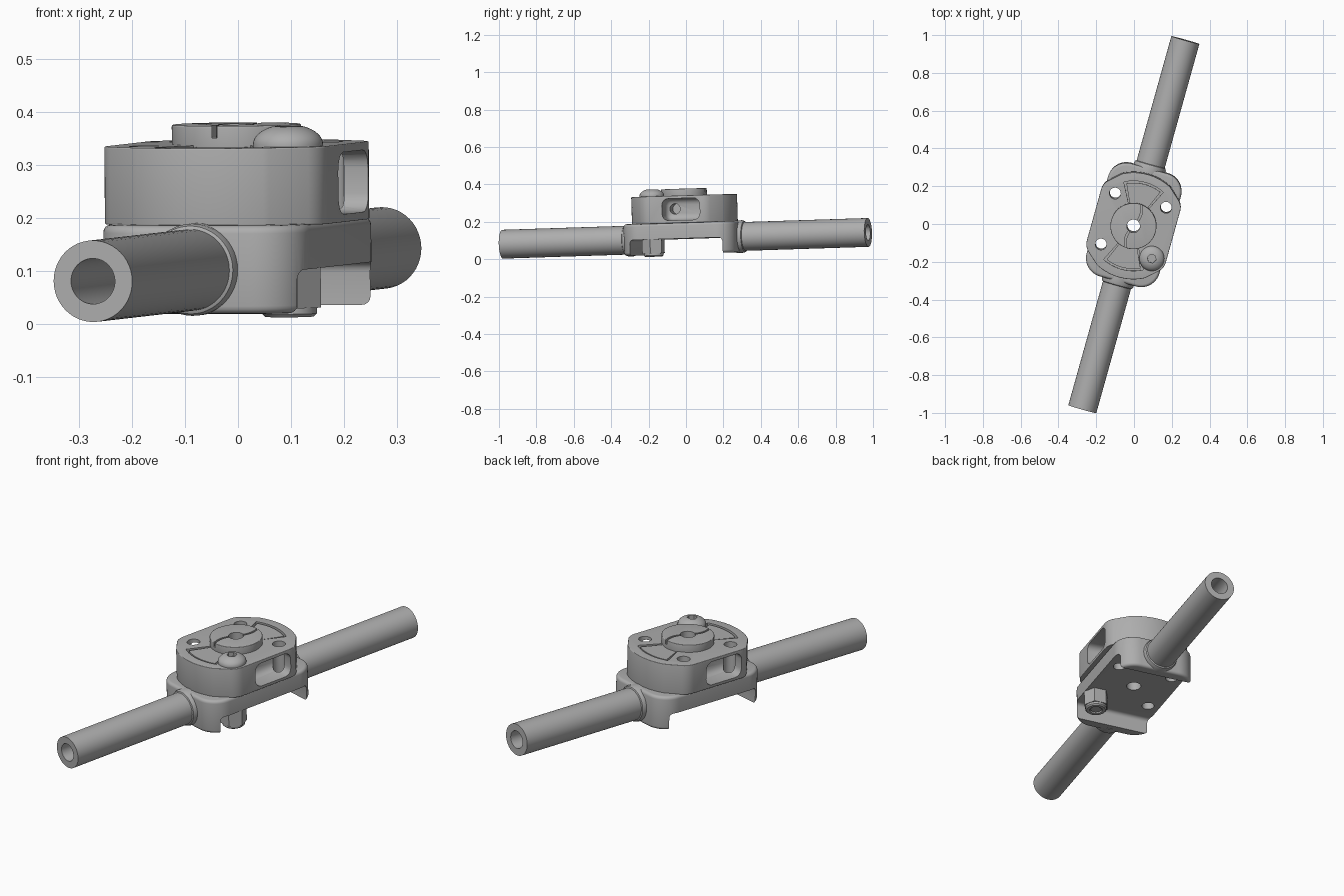
import bpy, bmesh, math
from math import sin, cos, pi, radians
from mathutils import Matrix, Vector
from mathutils.geometry import convex_hull_2d

if "Cube" in bpy.data.objects:
    bpy.data.objects.remove(bpy.data.objects["Cube"], do_unlink=True)

metal = bpy.data.materials.new("grey metal")
metal.use_nodes = True
GREY = (0.42, 0.42, 0.42, 1)
metal.diffuse_color = GREY
metal.node_tree.nodes["Principled BSDF"].inputs["Base Color"].default_value = GREY
parts = []


def add(name, bm, part=True):
    bmesh.ops.recalc_face_normals(bm, faces=bm.faces[:])
    me = bpy.data.meshes.new(name)
    bm.to_mesh(me)
    bm.free()
    me.materials.append(metal)
    ob = bpy.data.objects.new(name, me)
    bpy.context.scene.collection.objects.link(ob)
    if part:
        parts.append(ob)
    else:
        ob.hide_render = True
    return ob


def prism(name, pts, z0, z1, part=True):
    bm = bmesh.new()
    face = bm.faces.new([bm.verts.new((x, y, z0)) for x, y in pts])
    top = bmesh.ops.extrude_face_region(bm, geom=[face])["geom"]
    for v in top:
        if isinstance(v, bmesh.types.BMVert):
            v.co.z = z1
    return add(name, bm, part)


def arc(cx, cy, r, a0, a1, n):
    return [(cx + r * cos(radians(a0 + (a1 - a0) * i / n)),
             cy + r * sin(radians(a0 + (a1 - a0) * i / n))) for i in range(n + 1)]


def circle(cx, cy, r, n=32):
    return arc(cx, cy, r, 0, 360 - 360 / n, n - 1)


def hull(pts):
    return [pts[i] for i in convex_hull_2d(pts)]


def sector(r0, r1, a0, a1):
    return arc(0, 0, r1, a0, a1, 20) + arc(0, 0, r0, a1, a0, 20)


def lathe(name, profile, matrix=Matrix(), n=48):
    """Spin (radius, height) points about z."""
    bm = bmesh.new()
    vs = [bm.verts.new((r, 0, z)) for r, z in profile]
    for a, b in zip(vs, vs[1:]):
        bm.edges.new((a, b))
    bmesh.ops.spin(bm, geom=bm.verts[:] + bm.edges[:], cent=(0, 0, 0), axis=(0, 0, 1),
                   angle=2 * pi, steps=n)
    bmesh.ops.remove_doubles(bm, verts=bm.verts[:], dist=1e-5)
    bm.transform(matrix)
    return add(name, bm)


def apply_mod(ob, kind, **settings):
    mod = ob.modifiers.new(kind, kind)
    for key, value in settings.items():
        setattr(mod, key, value)
    bpy.context.view_layer.objects.active = ob
    bpy.ops.object.modifier_apply(modifier=mod.name)


def round_edges(ob, width):
    apply_mod(ob, "BEVEL", width=width, segments=4, limit_method="ANGLE", angle_limit=radians(50))


def cut(ob, cutter):
    apply_mod(ob, "BOOLEAN", operation="DIFFERENCE", solver="EXACT", object=cutter)
    bpy.data.objects.remove(cutter, do_unlink=True)


def box(x0, x1, y0, y1):
    return [(x0, y0), (x1, y0), (x1, y1), (x0, y1)]


SIGNS = [(1, 1), (-1, 1), (-1, -1), (1, -1)]
HOLES = [(0.14 * sx, 0.14 * sy) for sx, sy in SIGNS]

# Base plate with a downward lip at both ends
base = prism("base_plate", hull([p for sx, sy in SIGNS
             for p in circle(0.1 * sx, 0.21 * sy, 0.1, 48)]), 0.028, 0.195)
round_edges(base, 0.015)
under = prism("cutter", box(-0.4, 0.4, -0.257, 0.257), -0.2, 0.11, False)
round_edges(under, 0.02)
cut(base, under)

# Upper housing: lobes around the bolt holes joined by bowed ends
outline = [p for x, y in HOLES for p in circle(x, y, 0.077, 48)]
for a in (62, 242):
    outline += arc(0, 0, 0.283, a, a + 56, 24)
housing = prism("upper_housing", hull(outline), 0.193, 0.34)
round_edges(housing, 0.003)

# Side pockets, their cross holes, and recesses for the swept arms
for s in (1, -1):
    xs, ys = sorted((0.115 * s, 0.4 * s)), sorted((-0.065 * s, 0.145 * s))
    pocket = prism("cutter", box(*xs, *ys), 0.208, 0.325, False)
    round_edges(pocket, 0.035)
    cut(housing, pocket)
    bm = bmesh.new()
    bmesh.ops.create_cone(bm, cap_ends=True, segments=24, radius1=0.028, radius2=0.028, depth=0.1,
                          matrix=Matrix.Translation((0.11 * s, -0.02 * s, 0.27))
                          @ Matrix.Rotation(pi / 2, 4, "Y"))
    cut(housing, add("cutter", bm, False))
    turn = 0 if s > 0 else 180
    cut(housing, prism("cutter", sector(0.09, 0.238, 64 + turn, 118 + turn), 0.322, 0.4, False))
    prism("swept_arm_" + ("back" if s > 0 else "front"),
          sector(0.1, 0.228, 67 + turn, 115 + turn), 0.315, 0.337)

# Central disc with a curved slot
disc = prism("centre_disc", circle(0, 0, 0.122, 64), 0.33, 0.377)
round_edges(disc, 0.003)
path = [(0.022 * sin(pi * t / 10), 0.014 * t) for t in range(-10, 11)]
slot = [(x - 0.005, y) for x, y in path] + [(x + 0.005, y) for x, y in reversed(path)]
cut(disc, prism("cutter", slot, 0.355, 0.5, False))

# Holes through the stack
for ob in (base, housing, disc):
    cut(ob, prism("cutter", circle(0, 0, 0.035), -0.1, 0.6, False))
for x, y in HOLES:
    for ob in (base, housing):
        cut(ob, prism("cutter", circle(x, y, 0.03), -0.1, 0.6, False))

# Tubes and the collars that hold them
for s, word in ((1, "back"), (-1, "front")):
    place = Matrix.Translation((0, 0, 0.112)) @ Matrix.Rotation(-s * pi / 2, 4, "X")
    lathe("tube_" + word, [(0, 0.29), (0.077, 0.29), (0.077, 1.015),
                           (0.043, 1.015), (0.043, 0.4), (0, 0.4)], place)
    lathe("collar_" + word, [(0, 0.285), (0.087, 0.285), (0.087, 0.318),
                             (0.083, 0.33), (0.075, 0.334), (0, 0.334)], place)

# Round-headed bolt with a hex socket, and its nut below
bx, by = HOLES[3]
spot = Matrix.Translation((bx, by, 0))
dome = [(0.066 * cos(radians(a)), 0.344 + 0.037 * sin(radians(a))) for a in range(0, 70, 8)]
head = lathe("bolt_head", [(0, 0.338), (0.066, 0.338)] + dome + [(0, 0.378)], spot)
cut(head, prism("cutter", circle(bx, by, 0.024, 6), 0.358, 0.5, False))
lathe("bolt_shank", [(0, 0.022), (0.026, 0.022), (0.03, 0.026), (0.03, 0.339), (0, 0.339)], spot, 32)
nut = prism("hex_nut", circle(bx, by, 0.062, 6), 0.035, 0.112)
cut(nut, prism("cutter", circle(bx, by, 0.029), 0, 0.2, False))
lathe("nut_collar", [(0.031, 0.04), (0.031, 0.018), (0.046, 0.018), (0.052, 0.024),
                     (0.052, 0.04), (0.031, 0.04)], spot)

# Turn and tilt the whole assembly, then shade
pose = Matrix.Rotation(radians(-15.6), 4, "Z") @ Matrix.Rotation(math.atan(0.031), 4, "X")
for ob in parts:
    ob.data.transform(pose)
    bpy.ops.object.select_all(action="DESELECT")
    ob.select_set(True)
    bpy.context.view_layer.objects.active = ob
    bpy.ops.object.shade_smooth_by_angle(angle=radians(35))
